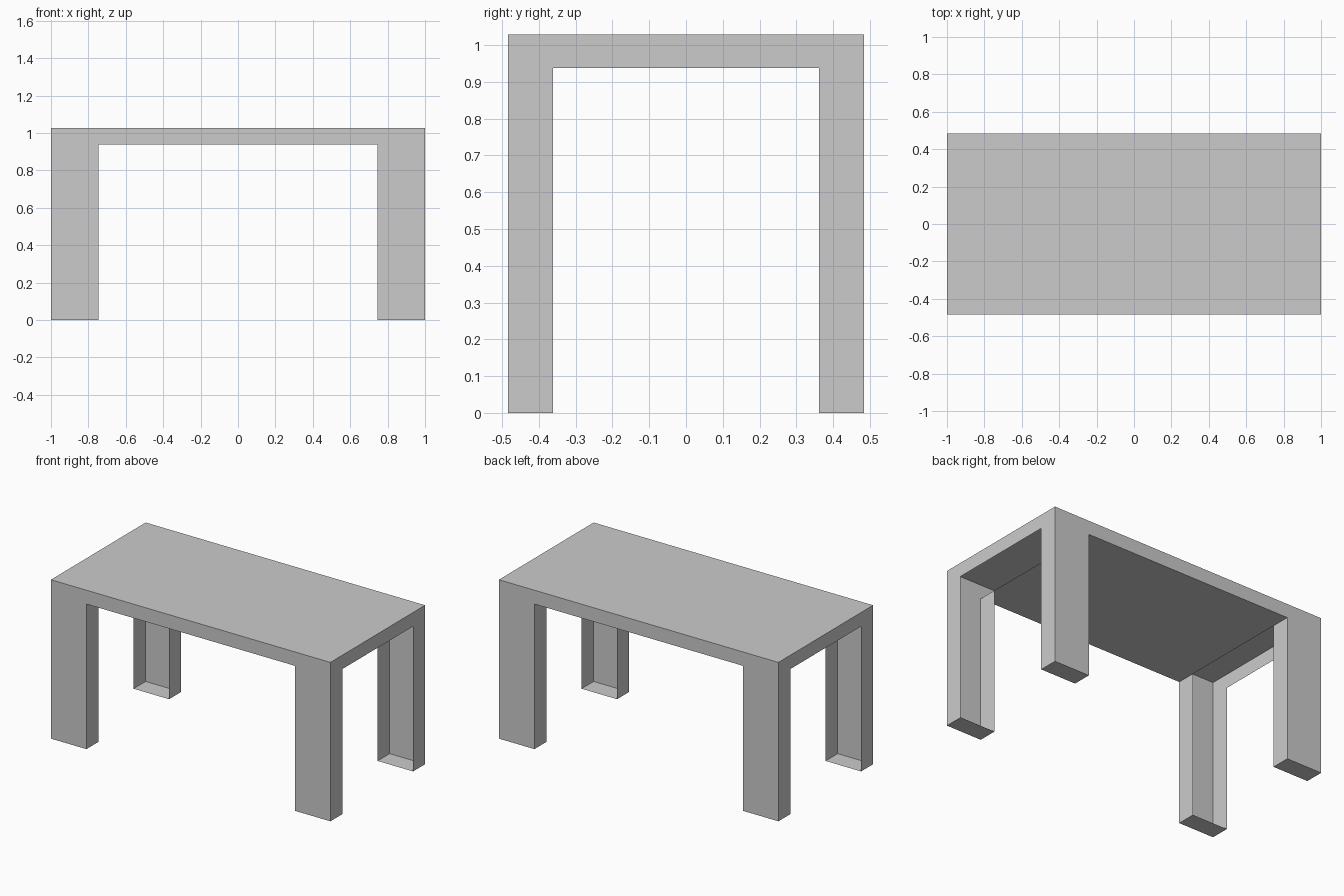
import bpy

if "Cube" in bpy.data.objects:
    bpy.data.objects.remove(bpy.data.objects["Cube"])

X, Y, H = 1.0, 0.484, 1.028        # outer half length, half depth, height
XI, YI, ZI = 0.746, 0.361, 0.938   # inner leg edges and underside height


def sheet(name, *faces):
    """Make one open sheet object from faces given as corner lists."""
    verts, polys = [], []
    for face in faces:
        polys.append(range(len(verts), len(verts) + len(face)))
        verts += face
    mesh = bpy.data.meshes.new(name)
    mesh.from_pydata(verts, [], [list(p) for p in polys])
    obj = bpy.data.objects.new(name, mesh)
    bpy.context.collection.objects.link(obj)
    return obj


def rect(x0, x1, y0, y1, z, up=True):
    corners = [(x0, y0, z), (x1, y0, z), (x1, y1, z), (x0, y1, z)]
    return corners if up else corners[::-1]


def arch(outer, inner):
    """Upside-down U outline: two legs joined by a top rail."""
    return [(-outer, 0), (-inner, 0), (-inner, ZI), (inner, ZI),
            (inner, 0), (outer, 0), (outer, H), (-outer, H)]


# Table top, and the underside panel that spans only between the leg pairs
sheet("table_top", rect(-X, X, -Y, Y, H))
sheet("underside_panel", rect(-XI, XI, -Y, Y, ZI, up=False))

# Arched outer panels: long sides and short ends
for name, s in (("front_panel", -1), ("back_panel", 1)):
    sheet(name, [(-s * u, s * Y, z) for u, z in arch(X, XI)])
for name, s in (("left_end_panel", -1), ("right_end_panel", 1)):
    sheet(name, [(s * X, s * u, z) for u, z in arch(Y, YI)])

# Hollow legs: inner side wall and foot, open towards the table's middle
for x_name, sx in (("left", -1), ("right", 1)):
    for y_name, sy in (("front", -1), ("back", 1)):
        ya, yb = sorted((sy * YI, sy * Y))
        xa, xb = sorted((sx * XI, sx * X))
        wall = [(sx * XI, ya, 0), (sx * XI, ya, ZI), (sx * XI, yb, ZI), (sx * XI, yb, 0)]
        if sx > 0:
            wall = [wall[0], wall[1], wall[2], wall[3]]
        else:
            wall.reverse()
        for i, p in enumerate(wall):
            wall[i] = tuple(p)
        wall.reverse()
        if sx > 0:
            wall.reverse()
        else:
            wall = wall[::-1]
        sheet(f"{y_name}_{x_name}_leg", wall, rect(xa, xb, ya, yb, 0, up=False))
